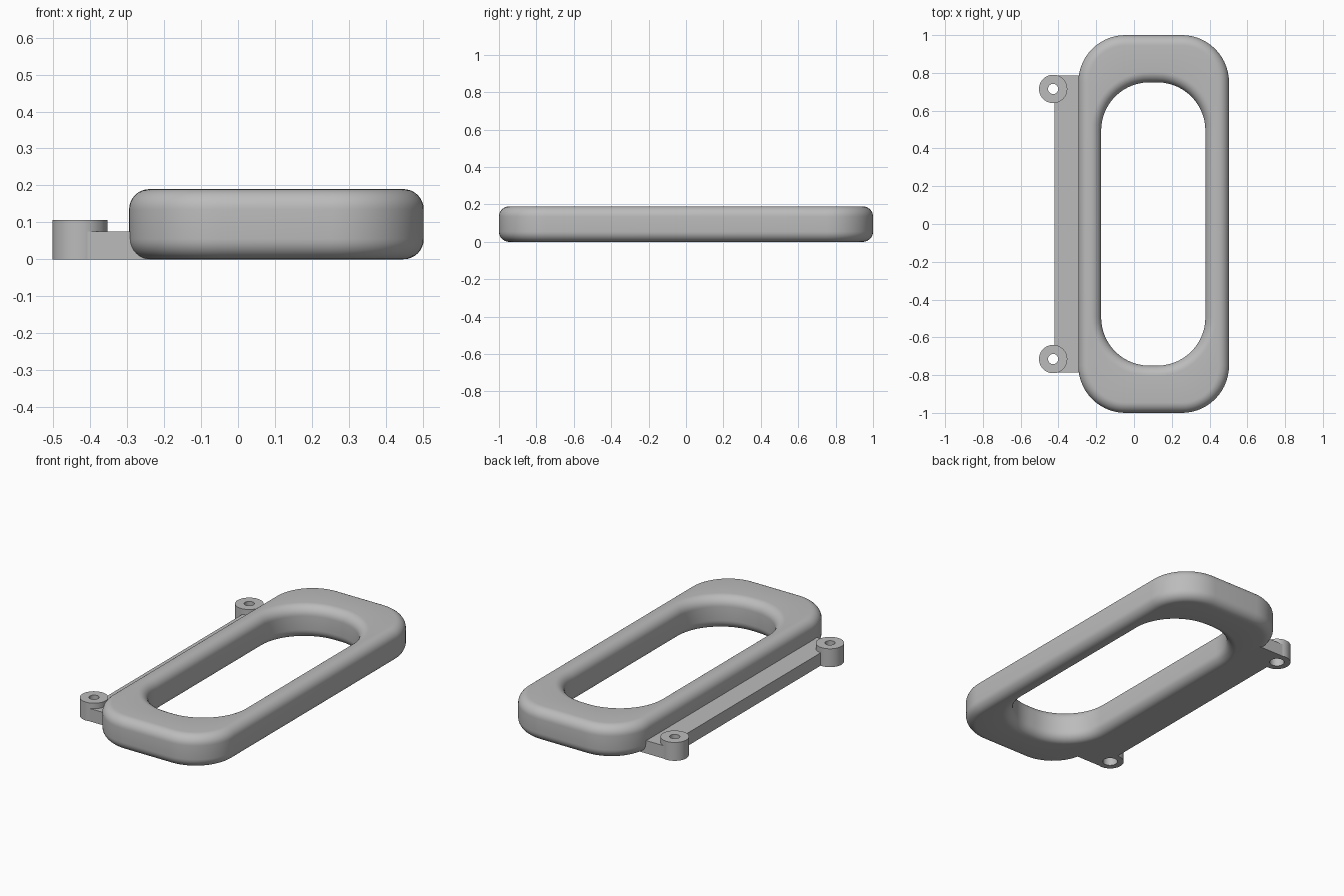
import bpy, bmesh
from math import sin, cos, pi, radians

if "Cube" in bpy.data.objects:
    bpy.data.objects.remove(bpy.data.objects["Cube"])

GREY = (0.5, 0.5, 0.5, 1)
grey = bpy.data.materials.new("plain grey")
grey.use_nodes = True
grey.diffuse_color = GREY
grey.node_tree.nodes["Principled BSDF"].inputs["Base Color"].default_value = GREY


def finish(bm, name):
    bmesh.ops.recalc_face_normals(bm, faces=bm.faces)
    mesh = bpy.data.meshes.new(name)
    bm.to_mesh(mesh)
    bm.free()
    mesh.materials.append(grey)
    obj = bpy.data.objects.new(name, mesh)
    bpy.context.collection.objects.link(obj)
    bpy.ops.object.select_all(action='DESELECT')
    obj.select_set(True)
    bpy.context.view_layer.objects.active = obj
    bpy.ops.object.shade_smooth_by_angle(angle=radians(35))
    return obj


def skin_rings(rings, name):
    """Join closed rings of points in order, the last one back to the first."""
    bm = bmesh.new()
    loops = [[bm.verts.new(p) for p in ring] for ring in rings]
    for a, b in zip(loops, loops[1:] + loops[:1]):
        for i in range(len(a)):
            j = (i + 1) % len(a)
            bm.faces.new((a[i], a[j], b[j], b[i]))
    return finish(bm, name)


def rounded_rect(cx, hx, hy, r, z, steps=14):
    pts = []
    for k, (sx, sy) in enumerate([(1, 1), (-1, 1), (-1, -1), (1, -1)]):
        for i in range(steps + 1):
            a = (k + i / steps) * pi / 2
            pts.append((cx + sx * (hx - r) + r * cos(a), sy * (hy - r) + r * sin(a), z))
    return pts


# Frame with an oval opening and rounded rims
HEIGHT, FILLET, STEPS = 0.19, 0.055, 8
edge = []  # (inset from the wall, height), bottom to top
for i in range(STEPS + 1):
    a = i / STEPS * pi / 2
    edge.append((FILLET * (1 - sin(a)), FILLET * (1 - cos(a))))
edge += [(d, HEIGHT - z) for d, z in reversed(edge)]
outer = [rounded_rect(0.104, 0.399 - d, 1 - d, 0.25 - d, z) for d, z in edge]
inner = [rounded_rect(0.102, 0.276 + d, 0.75 + d, 0.255 + d, z) for d, z in reversed(edge)]
skin_rings(outer + inner, "frame")

# Screw bosses, bored wider from below
BOSS_X, BOSS_Y = -0.428, 0.715
section = [(0.04, 0), (0.075, 0), (0.075, 0.107), (0.027, 0.107), (0.027, 0.075), (0.04, 0.075)]
for side, name in ((-1, "front_boss"), (1, "back_boss")):
    rings = []
    for r, z in section:
        angles = [i * pi / 24 for i in range(48)]
        rings.append([(BOSS_X + r * cos(a), side * BOSS_Y + r * sin(a), z) for a in angles])
    skin_rings(rings, name)

# Mounting flange, notched around the bosses
half = [(-0.24, 0.787), (BOSS_X, 0.787)]
for i in range(13):
    a = radians(90 - i * 14.2)
    half.append((BOSS_X + 0.06 * cos(a), BOSS_Y + 0.06 * sin(a)))
half = [p for p in half if p[1] > BOSS_Y or p[0] > -0.418]
half.append((-0.42, 0.656))
outline = half + [(x, -y) for x, y in reversed(half)]
bm = bmesh.new()
base = bm.faces.new([bm.verts.new((x, y, 0)) for x, y in outline])
top = bmesh.ops.extrude_face_region(bm, geom=[base])
bmesh.ops.translate(bm, vec=(0, 0, 0.075),
                    verts=[v for v in top["geom"] if isinstance(v, bmesh.types.BMVert)])
finish(bm, "mounting_flange")
